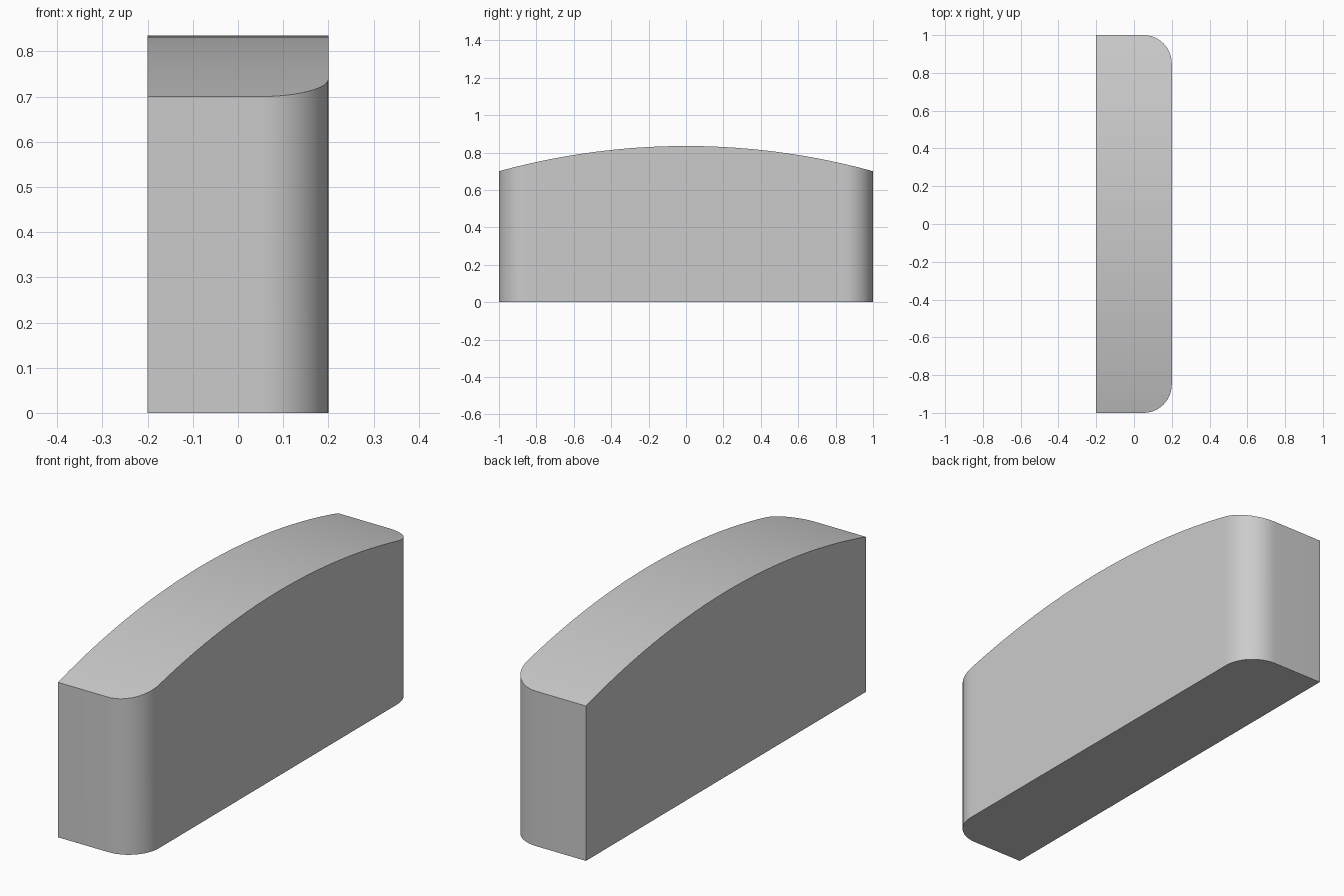
import bpy
import bmesh
import math

cube = bpy.data.objects.get("Cube")
if cube:
    bpy.data.objects.remove(cube, do_unlink=True)

HALF_LEN, HALF_WIDTH = 1.0, 0.2
END_HEIGHT, RISE = 0.70, 0.135
CORNER = 0.15
ARC_STEPS, SPAN_STEPS = 12, 32
ARCH_R = (HALF_LEN ** 2 + RISE ** 2) / (2 * RISE)


def top_height(y):
    """Circular arch over the length of the block."""
    return END_HEIGHT + RISE - ARCH_R + math.sqrt(ARCH_R ** 2 - y ** 2)


# Stations along the length: (y, x of the rounded side)
flat = HALF_LEN - CORNER
arc = []
for i in range(ARC_STEPS + 1):
    a = math.pi / 2 * i / ARC_STEPS
    arc.append((-flat - CORNER * math.cos(a), HALF_WIDTH - CORNER + CORNER * math.sin(a)))
span = [(-flat + 2 * flat * i / SPAN_STEPS, HALF_WIDTH) for i in range(1, SPAN_STEPS)]
stations = arc + span + [(-y, x) for y, x in reversed(arc)]

# Loft rectangular sections through the stations
bm = bmesh.new()
rings = []
for y, x in stations:
    z = top_height(y)
    corners = ((-HALF_WIDTH, 0), (x, 0), (x, z), (-HALF_WIDTH, z))
    rings.append([bm.verts.new((cx, y, cz)) for cx, cz in corners])
for a, b in zip(rings, rings[1:]):
    for k in range(4):
        n = (k + 1) % 4
        bm.faces.new((a[k], a[n], b[n], b[k]))
bm.faces.new(rings[0])
bm.faces.new(rings[-1])
bmesh.ops.recalc_face_normals(bm, faces=bm.faces)

mesh = bpy.data.meshes.new("arched_block")
bm.to_mesh(mesh)
bm.free()
block = bpy.data.objects.new("arched_block", mesh)
bpy.context.collection.objects.link(block)

# Plain grey material
grey = bpy.data.materials.new("light_grey")
grey.use_nodes = True
colour = (0.6, 0.6, 0.6, 1)
grey.diffuse_color = colour
grey.node_tree.nodes["Principled BSDF"].inputs["Base Color"].default_value = colour
mesh.materials.append(grey)

# Smooth the curves, keep the rims sharp
bpy.ops.object.select_all(action="DESELECT")
block.select_set(True)
bpy.context.view_layer.objects.active = block
bpy.ops.object.shade_smooth_by_angle(angle=math.radians(30))
